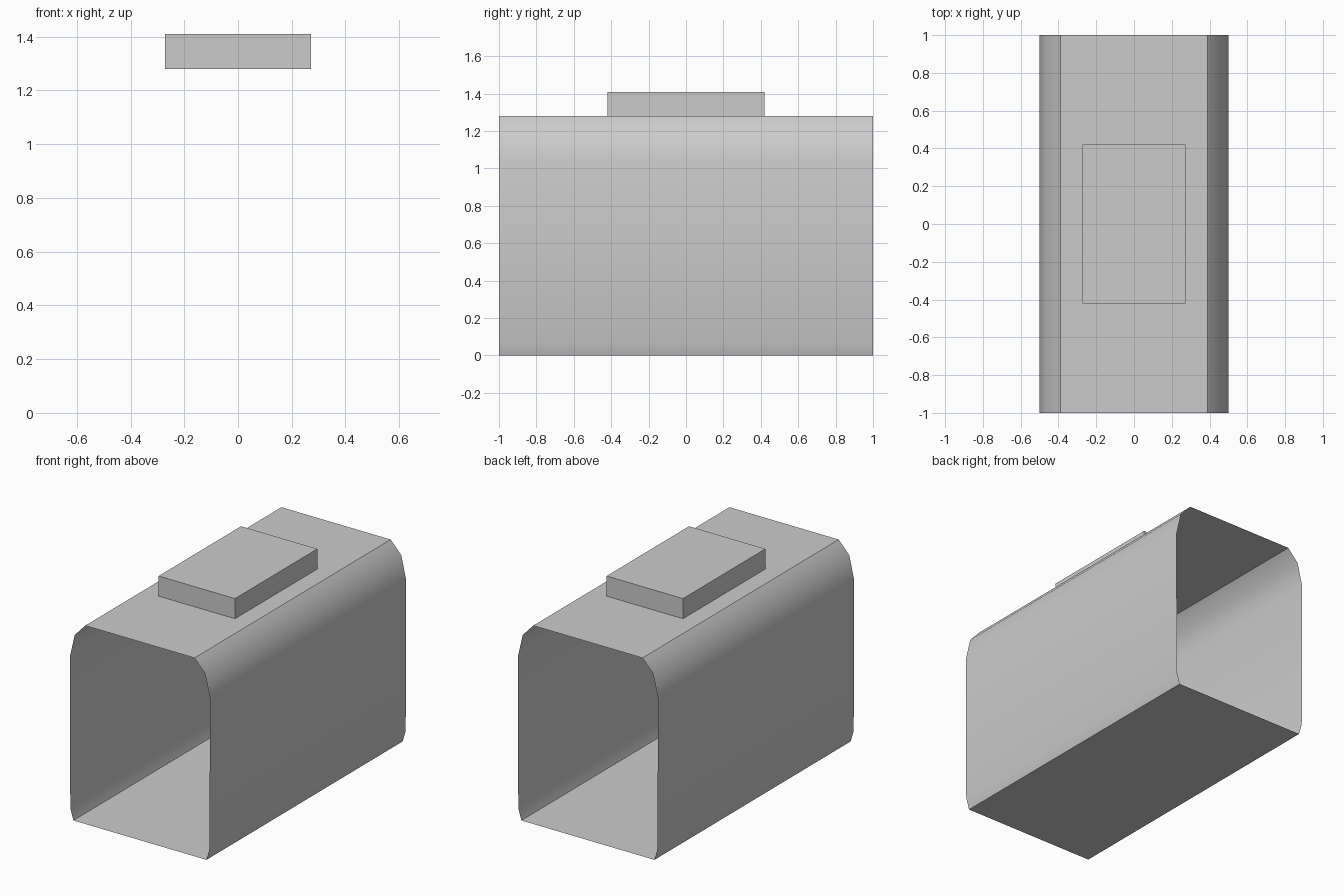
import bpy, bmesh, math

default = bpy.data.objects.get("Cube")
if default:
    bpy.data.objects.remove(default, do_unlink=True)

# Single grey finish
grey = bpy.data.materials.new("plain grey")
grey.use_nodes = True
colour = (0.6, 0.6, 0.6, 1)
grey.diffuse_color = colour
grey.node_tree.nodes["Principled BSDF"].inputs["Base Color"].default_value = colour


def add_object(name, bm):
    bmesh.ops.recalc_face_normals(bm, faces=bm.faces)
    mesh = bpy.data.meshes.new(name)
    bm.to_mesh(mesh)
    bm.free()
    mesh.materials.append(grey)
    obj = bpy.data.objects.new(name, mesh)
    bpy.context.collection.objects.link(obj)
    return obj


# Open-ended thin shell: half profile mirrored, then swept front to back
half = [(0.475, 0), (0.497, 0.075), (0.5, 1.05), (0.465, 1.2), (0.39, 1.28)]
profile = half + [(-x, z) for x, z in reversed(half)]
bm = bmesh.new()
rings = [[bm.verts.new((x, y, z)) for x, z in profile] for y in (-1, 1)]
count = len(profile)
for i in range(count):
    j = (i + 1) % count
    bm.faces.new((rings[0][i], rings[0][j], rings[1][j], rings[1][i]))
shell = add_object("shell", bm)
bpy.ops.object.select_all(action='DESELECT')
shell.select_set(True)
bpy.context.view_layer.objects.active = shell
bpy.ops.object.shade_smooth_by_angle(angle=math.radians(32))

# Raised block on the roof
bm = bmesh.new()
bmesh.ops.create_cube(bm, size=1)
bmesh.ops.scale(bm, vec=(0.545, 0.84, 0.13), verts=bm.verts)
bmesh.ops.translate(bm, vec=(0, 0, 1.345), verts=bm.verts)
add_object("roof_block", bm)
